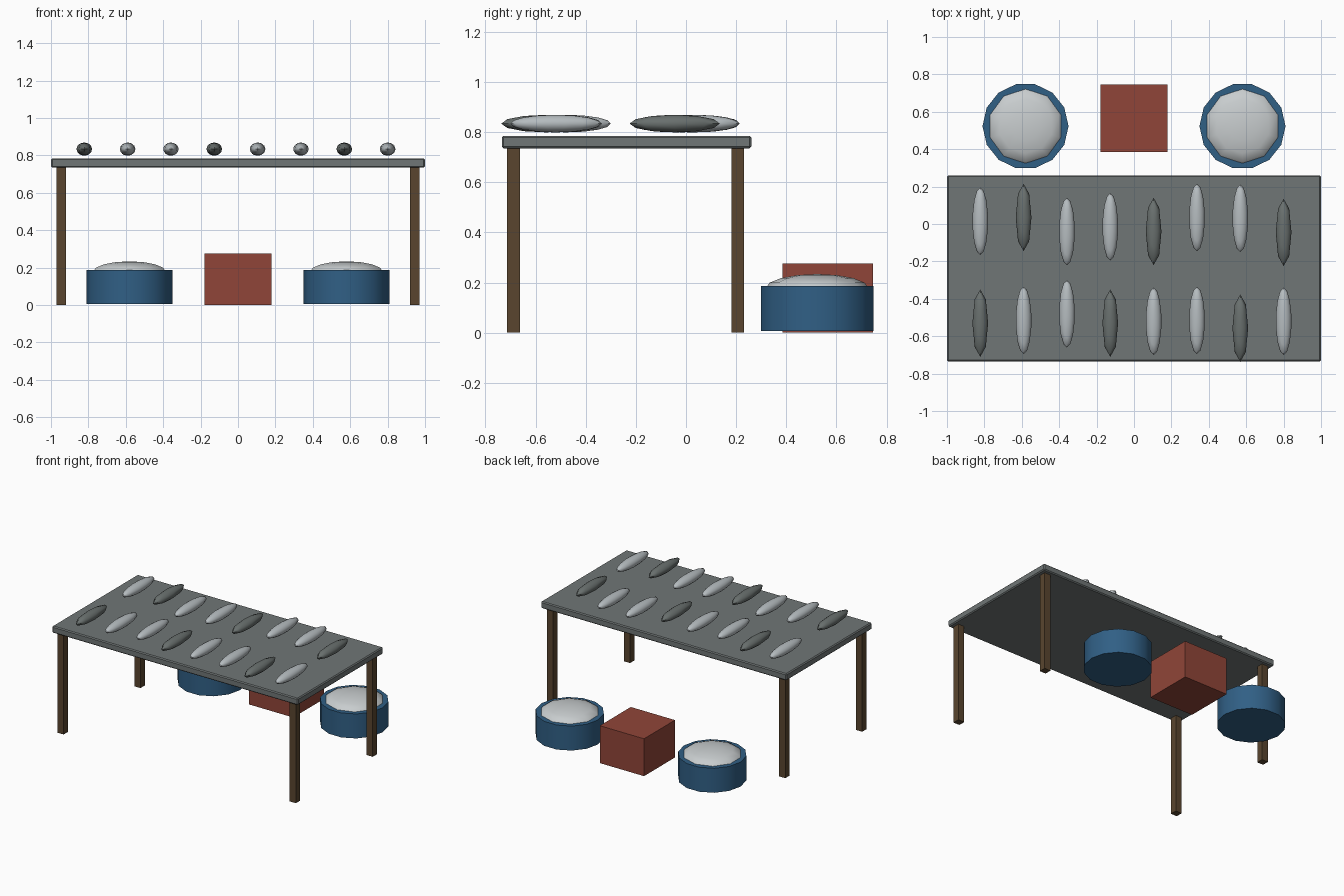
import bpy
import math

if "Cube" in bpy.data.objects:
    bpy.data.objects.remove(bpy.data.objects["Cube"], do_unlink=True)


def make_material(name, rgb):
    mat = bpy.data.materials.new(name)
    mat.use_nodes = True
    mat.diffuse_color = (*rgb, 1)
    mat.node_tree.nodes["Principled BSDF"].inputs["Base Color"].default_value = (*rgb, 1)
    return mat


slate = make_material("slate grey", (0.16, 0.18, 0.18))
wood = make_material("dark wood", (0.10, 0.06, 0.028))
blue = make_material("tub blue", (0.03, 0.115, 0.235))
red = make_material("crate red", (0.28, 0.06, 0.04))
ice = make_material("ice white", (0.58, 0.61, 0.62))
silver = make_material("fish silver", (0.46, 0.50, 0.52))
dark = make_material("fish dark grey", (0.14, 0.16, 0.155))


def finish(name, mat, smooth=0):
    obj = bpy.context.object
    obj.name = name
    obj.data.materials.append(mat)
    bpy.ops.object.transform_apply(location=False, rotation=True, scale=True)
    if smooth:
        bpy.ops.object.shade_smooth_by_angle(angle=math.radians(smooth))
    return obj


def box(name, mat, center, size):
    bpy.ops.mesh.primitive_cube_add(size=1, location=center)
    bpy.context.object.scale = size
    return finish(name, mat)


def ellipsoid(name, mat, center, radii, sides, rings):
    bpy.ops.mesh.primitive_uv_sphere_add(segments=sides, ring_count=rings, radius=1,
                                         location=center)
    obj = bpy.context.object
    # Put a vertex on the x axis
    obj.rotation_euler.z = 0
    obj.scale = radii
    return finish(name, mat, 60)


# Table: slab with softened edges on four square legs
top = box("table_top", slate, (0, -0.237, 0.76), (2, 0.995, 0.05))
bevel = top.modifiers.new("soft edge", "BEVEL")
bevel.width = 0.007
bevel.segments = 1

for x, side in ((-0.945, "right"), (0.945, "left")):
    for y, end in ((-0.688, "front"), (0.206, "back")):
        box(f"{end}_{side}_leg", wood, (x, y, 0.368), (0.05, 0.05, 0.736))

# Two tubs heaped with ice, and a crate between them
for x, side in ((-0.58, "right"), (0.58, "left")):
    bpy.ops.mesh.primitive_cylinder_add(vertices=14, radius=0.23, depth=0.18,
                                        location=(x, 0.523, 0.097),
                                        rotation=(0, 0, math.pi / 2))
    finish(f"{side}_tub", blue, 40)
    ellipsoid(f"{side}_ice", ice, (x, 0.523, 0.178), (0.205, 0.205, 0.056), 10, 8)

box("crate", red, (0, 0.565, 0.1375), (0.36, 0.36, 0.275))

# Fish laid out in two uneven rows: (row y, offsets, dark positions)
rows = (
    ("back", 0, (0.015, 0.035, -0.04, -0.015, -0.04, 0.035, 0.03, -0.045), (1, 4, 7)),
    ("front", -0.52, (-0.01, 0.005, 0.04, -0.01, 0, 0.005, -0.037, 0), (0, 3, 6)),
)
for row, y, offsets, dark_ones in rows:
    for i, dy in enumerate(offsets):
        is_dark = i in dark_ones
        ellipsoid(f"{row}_fish_{i + 1}", dark if is_dark else silver,
                  (-0.822 + i * 0.2317, y + dy, 0.834), (0.042, 0.18, 0.035),
                  8 if is_dark else 14, 6 if is_dark else 8)
